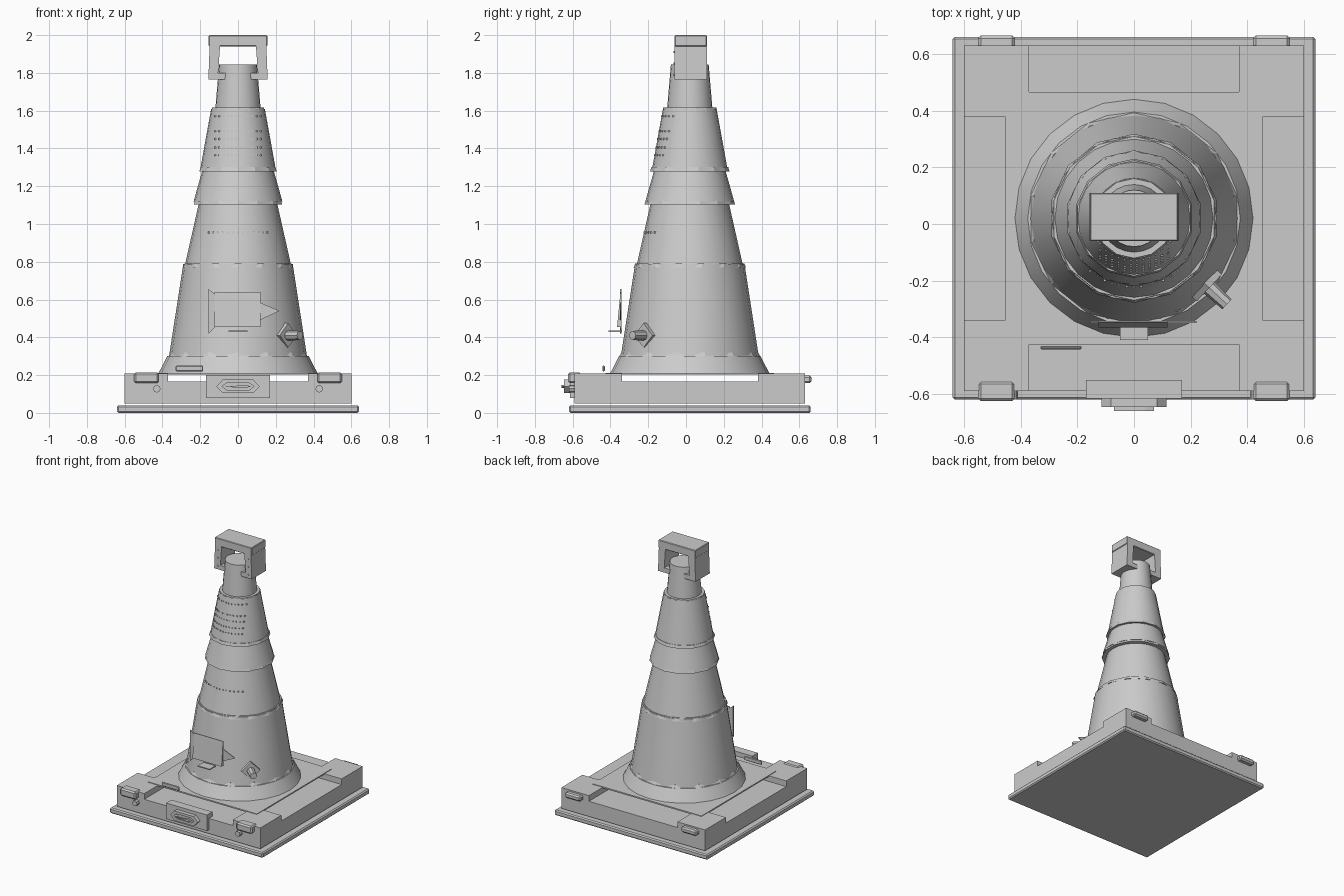
import bpy, bmesh, math
from mathutils import Matrix, Vector

if "Cube" in bpy.data.objects:
    bpy.data.objects.remove(bpy.data.objects["Cube"])

CY = 0.02  # the cone and base are centred slightly behind the origin


def make(name, bm, smooth=False, bevel=0.0):
    bmesh.ops.recalc_face_normals(bm, faces=bm.faces)
    me = bpy.data.meshes.new(name)
    bm.to_mesh(me)
    bm.free()
    ob = bpy.data.objects.new(name, me)
    bpy.context.collection.objects.link(ob)
    if bevel:
        m = ob.modifiers.new("bevel", 'BEVEL')
        m.width, m.segments = bevel, 1
    if smooth:
        bpy.ops.object.select_all(action='DESELECT')
        ob.select_set(True)
        bpy.context.view_layer.objects.active = ob
        bpy.ops.object.shade_smooth_by_angle(angle=math.radians(35))
    return ob


def add_box(bm, lo, hi):
    lo, hi = Vector(lo), Vector(hi)
    bmesh.ops.create_cube(bm, size=1, matrix=Matrix.Translation((lo + hi) / 2)
                          @ Matrix.Diagonal((*(hi - lo), 1)))


def box(name, lo, hi, bevel=0.0):
    bm = bmesh.new()
    add_box(bm, lo, hi)
    return make(name, bm, bevel=bevel)


def add_cyl(bm, matrix, r1, r2, depth, n):
    bmesh.ops.create_cone(bm, cap_ends=True, segments=n, radius1=r1,
                          radius2=r2, depth=depth, matrix=matrix)


def frustum(name, z0, z1, r0, r1, n=24, smooth=True):
    bm = bmesh.new()
    add_cyl(bm, Matrix.Translation((0, CY, (z0 + z1) / 2)), r0, r1, z1 - z0, n)
    return make(name, bm, smooth)


def prism(name, pts, y0, y1, hole=None):
    """Extrude an x-z outline from y0 to y1, optionally with a matching hole."""
    bm = bmesh.new()
    front = [bm.verts.new((x, y0, z)) for x, z in pts]
    if hole:
        inner = [bm.verts.new((x, y0, z)) for x, z in hole]
        n = len(pts)
        faces = [bm.faces.new((front[i], front[(i + 1) % n],
                               inner[(i + 1) % n], inner[i])) for i in range(n)]
    else:
        faces = [bm.faces.new(front)]
    out = bmesh.ops.extrude_face_region(bm, geom=faces, use_keep_orig=True)
    bmesh.ops.translate(bm, vec=(0, y1 - y0, 0),
                        verts=[v for v in out['geom'] if isinstance(v, bmesh.types.BMVert)])
    return make(name, bm)


FRONT = Matrix.Rotation(math.pi / 2, 4, 'X')

# Base: ground plate, block, raised corner pads and cone seat
box("ground_plate", (-0.64, CY - 0.64, 0), (0.64, CY + 0.64, 0.04), 0.008)
box("base_block", (-0.60, CY - 0.61, 0.05), (0.60, CY + 0.61, 0.165))
box("cone_seat", (-0.455, CY - 0.445, 0.202), (0.455, CY + 0.445, 0.212))

pads, lugs, bolts = bmesh.new(), bmesh.new(), bmesh.new()
for sx in (-1, 1):
    for sy in (-1, 1):
        xs = sorted((sx * 0.37, sx * 0.60))
        ys = sorted((CY + sy * 0.36, CY + sy * 0.61))
        add_box(pads, (xs[0], ys[0], 0.16), (xs[1], ys[1], 0.208))
        xs = sorted((sx * 0.42, sx * 0.55))
        ys = sorted((CY + sy * 0.575, CY + sy * 0.645))
        add_box(lugs, (xs[0], ys[0], 0.157), (xs[1], ys[1], 0.215 if sy < 0 else 0.197))
    add_cyl(bolts, Matrix.Translation((sx * 0.43, -0.60, 0.128)) @ FRONT, 0.02, 0.02, 0.04, 8)
make("corner_pads", pads)
make("corner_lugs", lugs, bevel=0.01)
make("front_bolts", bolts)

# Front clasp with its six-sided surround and slot
box("clasp_plate", (-0.17, -0.615, 0.08), (0.17, -0.55, 0.20))


def hexagon(w, h):
    return [(-w, 0.14), (-w * 0.7, 0.14 - h), (w * 0.7, 0.14 - h),
            (w, 0.14), (w * 0.7, 0.14 + h), (-w * 0.7, 0.14 + h)]


prism("clasp_ring", hexagon(0.115, 0.036), -0.645, -0.61, hexagon(0.085, 0.018))
prism("clasp_pin", [(-0.07, 0.138), (0.04, 0.132), (0.07, 0.14), (0.04, 0.148)], -0.66, -0.645)
box("base_tag", (-0.33, -0.442, 0.22), (-0.185, -0.43, 0.25), 0.004)

# Cone built from stacked tapering sleeves
for name, z0, z1, r0, r1 in (
        ("cone_foot", 0.212, 0.30, 0.42, 0.375),
        ("lower_sleeve", 0.30, 0.787, 0.365, 0.29),
        ("lower_reflective_band", 0.787, 1.12, 0.28, 0.205),
        ("middle_sleeve", 1.12, 1.29, 0.235, 0.187),
        ("upper_reflective_band", 1.29, 1.61, 0.20, 0.142),
        ("top_sleeve", 1.61, 1.845, 0.12, 0.10)):
    frustum(name, z0, z1, r0, r1)

# Angular seams where the sleeves overlap
for i, (z, r) in enumerate(((0.31, 0.373), (0.78, 0.298), (1.115, 0.24),
                            (1.29, 0.21), (1.605, 0.145))):
    frustum(f"seam_{i + 1}", z - 0.011, z + 0.011, r, r * 0.97, 14, False)

# Small studs set into the front of the reflective bands
studs = bmesh.new()
rows = [(z, 0.12, 12) for z in (1.57, 1.49, 1.45, 1.405, 1.365)] + [(0.955, 0.155, 13)]
for z, half, n in rows:
    r = 0.20 - (z - 1.29) * 0.181 if z > 1.2 else 0.28 - (z - 0.787) * 0.225
    for k in range(n):
        x = -half + 2 * half * k / (n - 1)
        if abs(x) > r * 0.9:
            continue
        y = CY - math.sqrt(r * r - x * x)
        add_box(studs, (x - 0.004, y - 0.003, z - 0.004), (x + 0.004, y + 0.008, z + 0.004))
make("band_studs", studs)

# Carrying handle: roof, two cheeks and inward toes
box("handle_roof", (-0.155, -0.06, 1.94), (0.155, 0.11, 2.0), 0.004)
for s, side in ((-1, "left"), (1, "right")):
    prism(f"handle_cheek_{side}",
          [(s * 0.15, 1.945), (s * 0.157, 1.765), (s * 0.065, 1.765),
           (s * 0.055, 1.80), (s * 0.105, 1.80), (s * 0.095, 1.945)], -0.06, 0.11)
    pins = bmesh.new()
    for z in (1.79, 1.85, 1.91):
        add_cyl(pins, Matrix.Translation((s * 0.127, -0.061, z)) @ FRONT, 0.006, 0.006, 0.008, 6)
    make(f"handle_pins_{side}", pins)

# Front label: panel leaning on the cone, pointed backing and small shelf
panel = box("label_panel", (-0.125, -0.365, 0.455), (0.118, -0.342, 0.64))
for v in panel.data.vertices:
    if v.co.z > 0.6 and v.co.y < -0.36:
        v.co.y = -0.347
prism("label_backing", [(-0.155, 0.42), (-0.125, 0.45), (-0.125, 0.63), (-0.155, 0.655)],
      -0.349, -0.342)
prism("label_point", [(0.115, 0.49), (0.22, 0.54), (0.115, 0.585)], -0.35, -0.343)
box("label_shelf", (-0.05, -0.41, 0.428), (0.05, -0.34, 0.436))

# Valve on the front right: diamond flange with a stub pointing outwards
aim = (Matrix.Translation((0.255, -0.215, 0.41))
       @ Matrix.Rotation(math.radians(-43), 4, 'Z') @ Matrix.Rotation(math.pi / 2, 4, 'Y'))
bm = bmesh.new()
add_cyl(bm, aim, 0.065, 0.065, 0.03, 4)
make("valve_flange", bm)
bm = bmesh.new()
add_cyl(bm, aim @ Matrix.Translation((0, 0, 0.055)), 0.028, 0.024, 0.09, 8)
make("valve_stub", bm)
